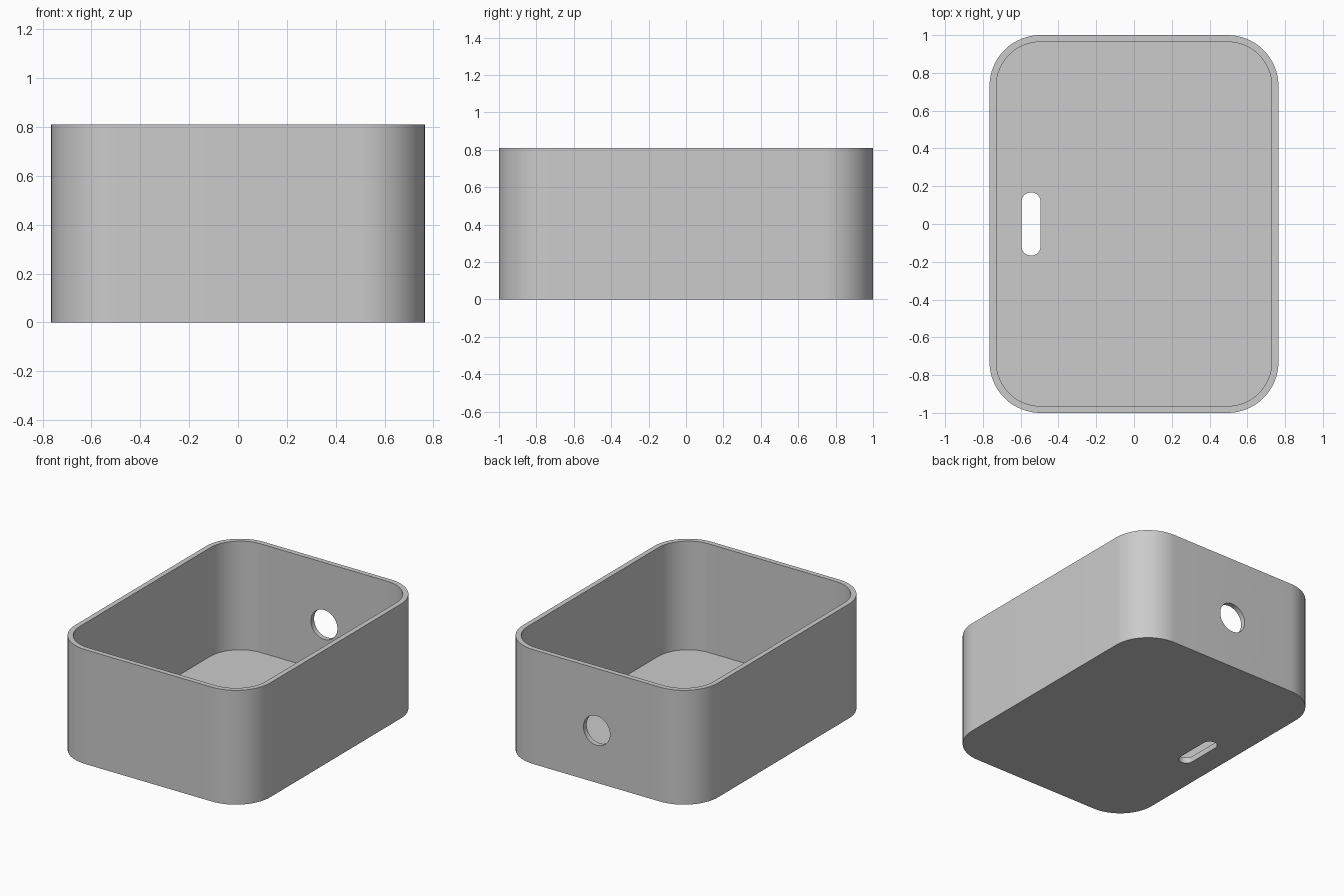
import bpy, bmesh, math
from mathutils import Matrix

default = bpy.data.objects.get("Cube")
if default:
    bpy.data.objects.remove(default, do_unlink=True)

HX, HY, H = 0.765, 1.0, 0.81      # half width, half depth, height
R = 0.27                          # outer corner radius
WALL, FLOOR = 0.036, 0.04

grey = bpy.data.materials.new("light grey plastic")
grey.use_nodes = True
colour = (0.6, 0.6, 0.6, 1)
grey.diffuse_color = colour
grey.node_tree.nodes["Principled BSDF"].inputs["Base Color"].default_value = colour


def rounded_prism(name, hx, hy, r, z0, z1, steps=20):
    """Upright prism with a rounded rectangular outline."""
    bm = bmesh.new()
    outline = []
    for k, (sx, sy) in enumerate([(1, 1), (-1, 1), (-1, -1), (1, -1)]):
        for i in range(steps + 1):
            a = (k + i / steps) * math.pi / 2
            outline.append(bm.verts.new((sx * (hx - r) + r * math.cos(a),
                                         sy * (hy - r) + r * math.sin(a), z0)))
    base = bm.faces.new(outline)
    top = bmesh.ops.extrude_face_region(bm, geom=[base])["geom"]
    bmesh.ops.translate(bm, vec=(0, 0, z1 - z0),
                        verts=[v for v in top if isinstance(v, bmesh.types.BMVert)])
    bmesh.ops.remove_doubles(bm, verts=bm.verts, dist=1e-5)
    bmesh.ops.recalc_face_normals(bm, faces=bm.faces)
    mesh = bpy.data.meshes.new(name)
    bm.to_mesh(mesh)
    bm.free()
    mesh.materials.append(grey)
    obj = bpy.data.objects.new(name, mesh)
    bpy.context.collection.objects.link(obj)
    return obj


def cut(target, cutter):
    """Subtract the cutter and remove it afterwards."""
    cutter.hide_render = True
    mod = target.modifiers.new("cut", "BOOLEAN")
    mod.operation, mod.solver, mod.object = "DIFFERENCE", "EXACT", cutter
    bpy.context.view_layer.objects.active = target
    bpy.ops.object.modifier_apply(modifier=mod.name)
    bpy.data.objects.remove(cutter, do_unlink=True)


# open box with rounded corners
box = rounded_prism("open_box", HX, HY, R, 0, H)
cut(box, rounded_prism("cavity_cutter", HX - WALL, HY - WALL, R - WALL, FLOOR, H + 0.2))

# slot through the floor
slot = rounded_prism("slot_cutter", 0.05, 0.168, 0.0499, -0.1, 0.15, 12)
slot.data.transform(Matrix.Translation((-0.545, 0, 0)))
cut(box, slot)

# round hole through the back wall
hole = rounded_prism("cable_hole_cutter", 0.104, 0.104, 0.104, -0.15, 0.15, 12)
hole.data.transform(Matrix.Translation((0, HY, 0.37)) @ Matrix.Rotation(math.pi / 2, 4, "X"))
cut(box, hole)

# smooth corners, sharp rims
bpy.ops.object.select_all(action="DESELECT")
box.select_set(True)
bpy.context.view_layer.objects.active = box
bpy.ops.object.shade_smooth_by_angle(angle=math.radians(30))
